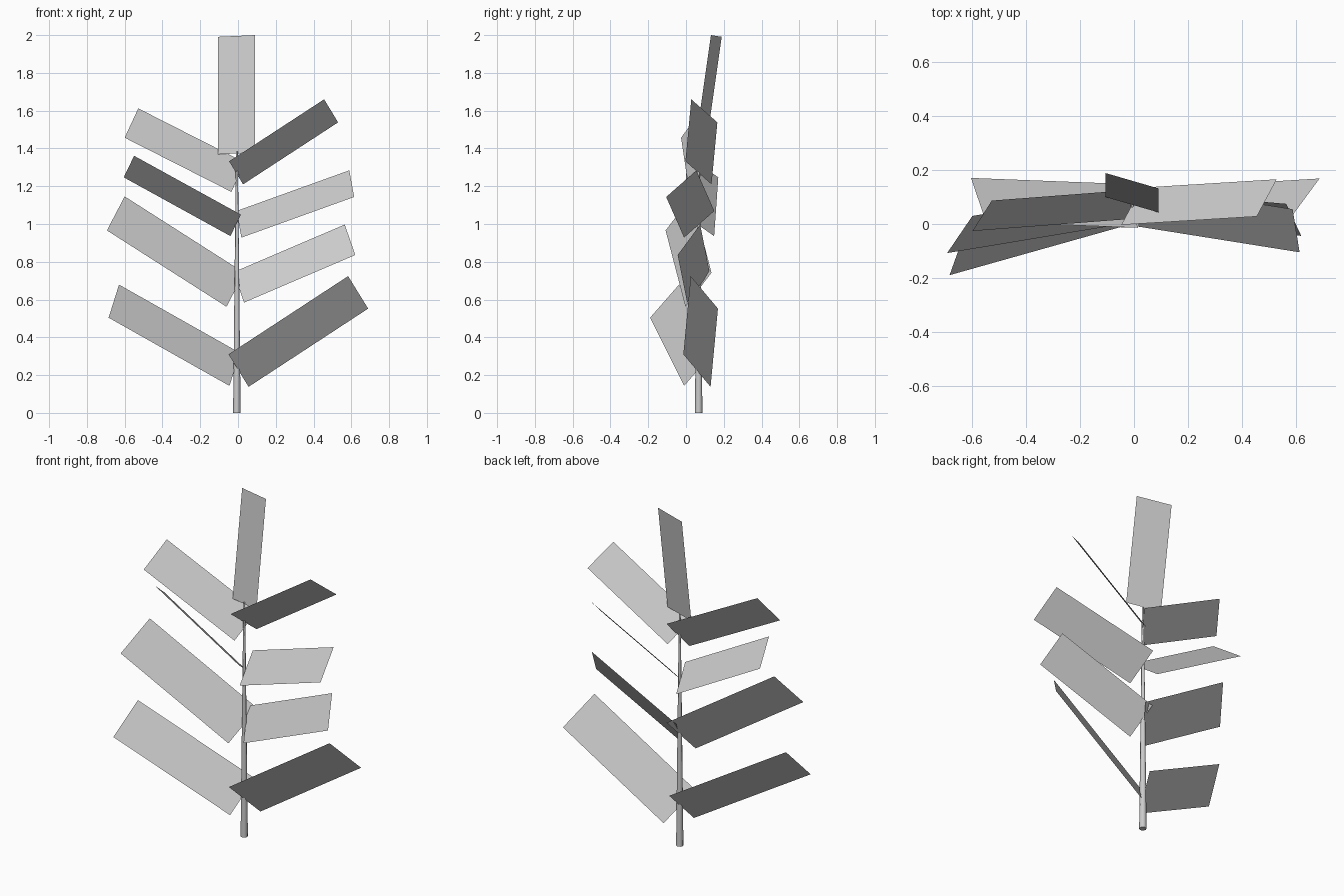
import bpy
import bmesh
from mathutils import Vector, Matrix

if "Cube" in bpy.data.objects:
    bpy.data.objects.remove(bpy.data.objects["Cube"])

STEM_X, STEM_Y, STEM_H = -0.006, 0.067, 1.385


def finish(bm, name):
    mesh = bpy.data.meshes.new(name)
    bm.to_mesh(mesh)
    bm.free()
    obj = bpy.data.objects.new(name, mesh)
    bpy.context.collection.objects.link(obj)
    return obj


def leaf_card(name, tip, base, tip_upper):
    """Flat card from its lower tip corner, lower base corner and upper tip corner."""
    tip, base, tip_upper = Vector(tip), Vector(base), Vector(tip_upper)
    bm = bmesh.new()
    corners = (tip, base, base + tip_upper - tip, tip_upper)
    face = bm.faces.new([bm.verts.new(c) for c in corners])
    face.normal_update()
    if face.normal.z < 0:
        face.normal_flip()
    return finish(bm, name)


# Tapered stem
bm = bmesh.new()
bmesh.ops.create_cone(bm, cap_ends=True, segments=8, radius1=0.02, radius2=0.005,
                      depth=STEM_H,
                      matrix=Matrix.Translation((STEM_X, STEM_Y, STEM_H / 2)))
stem = finish(bm, "stem")
for p in stem.data.polygons:
    p.use_smooth = len(p.vertices) == 4

# Leaves on the left, bottom to top
left = [
    ((-0.685, -0.190, 0.504), (-0.045, -0.010, 0.143), (-0.630, -0.037, 0.679)),
    ((-0.694, -0.108, 0.966), (-0.061, -0.003, 0.562), (-0.600, 0.030, 1.146)),
    ((-0.605, 0.171, 1.247), (-0.040, 0.149, 0.936), (-0.550, 0.008, 1.361)),
    ((-0.600, -0.026, 1.457), (-0.035, 0.017, 1.170), (-0.528, 0.087, 1.612)),
]

# Leaves on the right, bottom to top
right = [
    ((0.689, 0.169, 0.552), (0.056, 0.130, 0.138), (0.583, 0.025, 0.724)),
    ((0.621, -0.044, 0.836), (0.032, 0.006, 0.584), (0.565, 0.075, 0.997)),
    ((0.615, -0.105, 1.143), (0.018, -0.010, 0.928), (0.589, 0.055, 1.284)),
    ((0.530, 0.166, 1.538), (0.027, 0.135, 1.210), (0.456, 0.028, 1.660)),
]

for side, leaves in (("left", left), ("right", right)):
    for i, corners in enumerate(leaves, 1):
        leaf_card(f"leaf_{side}_{i}", *corners)

# Upright leaf at the tip of the stem
leaf_card("leaf_top", (0.091, 0.132, 2.0), (0.091, 0.043, 1.378), (-0.105, 0.189, 1.991))
